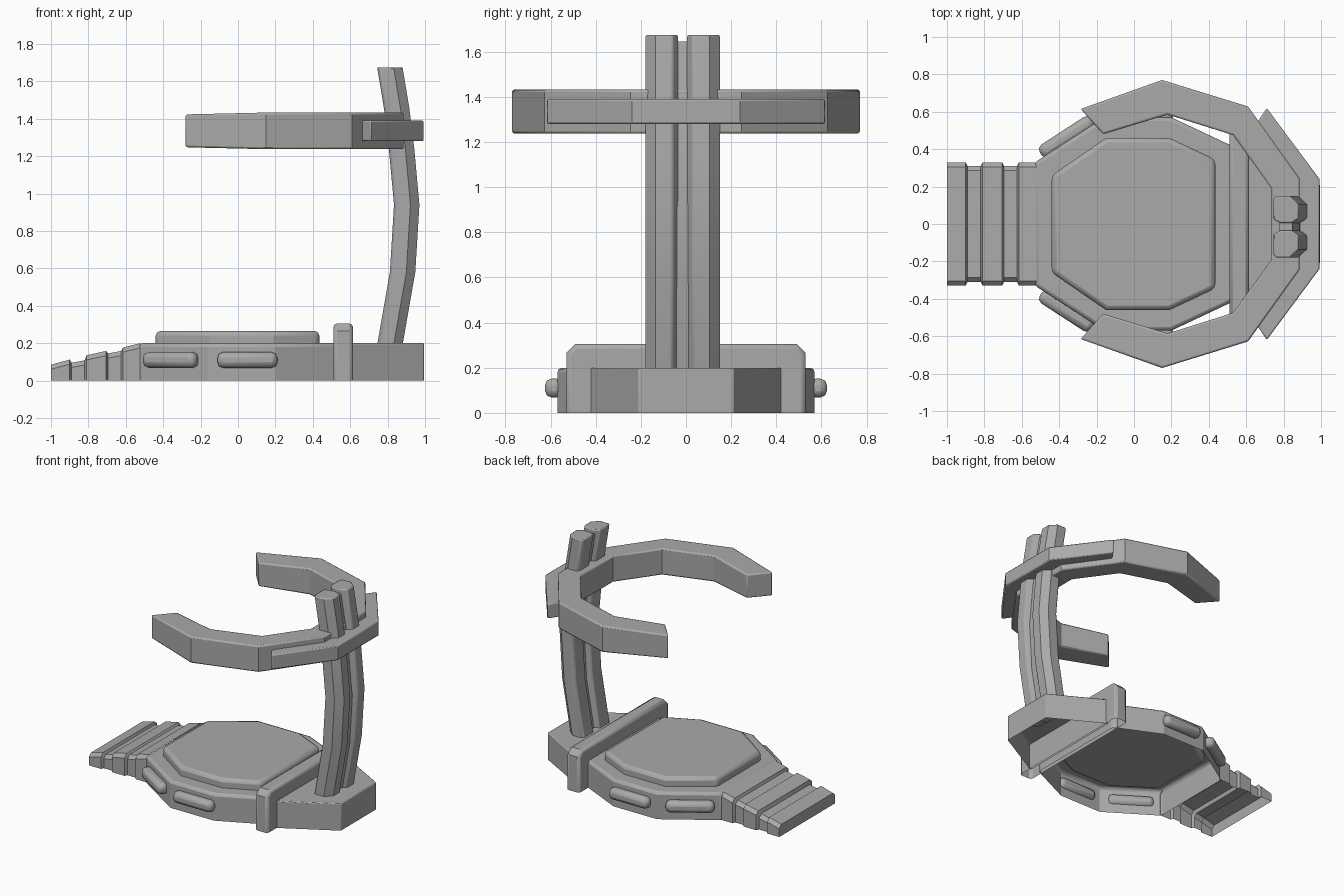
import bpy, bmesh, math

cube = bpy.data.objects.get("Cube")
if cube:
    bpy.data.objects.remove(cube, do_unlink=True)

GREY = (0.4, 0.4, 0.4, 1.0)
grey = bpy.data.materials.new("plain grey")
grey.use_nodes = True
grey.diffuse_color = GREY
grey.node_tree.nodes["Principled BSDF"].inputs["Base Color"].default_value = GREY


def loft(name, rings, closed=True, caps=(True, True), bevel=0.0, segments=2):
    """Join equal-length rings of points into a skin, with optional end caps."""
    bm = bmesh.new()
    rows = [[bm.verts.new(p) for p in ring] for ring in rings]
    n = len(rows[0])
    for a, b in zip(rows, rows[1:]):
        for i in range(n if closed else n - 1):
            j = (i + 1) % n
            bm.faces.new((a[i], a[j], b[j], b[i]))
    if caps[0]:
        bm.faces.new(rows[0][::-1])
    if caps[1]:
        bm.faces.new(rows[-1])
    bmesh.ops.recalc_face_normals(bm, faces=bm.faces)
    # keep open shells facing outwards
    top = max(bm.faces, key=lambda f: f.calc_center_median().z)
    if top.normal.z < -0.5:
        bmesh.ops.reverse_faces(bm, faces=bm.faces)
    mesh = bpy.data.meshes.new(name)
    bm.to_mesh(mesh)
    bm.free()
    mesh.materials.append(grey)
    obj = bpy.data.objects.new(name, mesh)
    bpy.context.collection.objects.link(obj)
    if bevel:
        mod = obj.modifiers.new("soft edges", 'BEVEL')
        mod.width, mod.segments = bevel, segments
        mod.limit_method, mod.angle_limit = 'ANGLE', math.radians(50)
    bpy.ops.object.select_all(action='DESELECT')
    obj.select_set(True)
    bpy.context.view_layer.objects.active = obj
    bpy.ops.object.shade_smooth_by_angle(angle=math.radians(25))
    return obj


def prism(name, outline, z0, z1, bevel=0.0, hollow=False):
    rings = [[(x, y, z) for x, y in outline] for z in (z0, z1)]
    return loft(name, rings, caps=(not hollow, True), bevel=bevel)


def both_sides(half):
    """Complete an outline by mirroring it across the y axis."""
    return half + [(x, -y) for x, y in reversed(half)]


# Hollow main platform and the raised pad on it
prism("platform", both_sides([(-0.53, 0.33), (-0.16, 0.57), (0.2, 0.57), (0.54, 0.41)]),
      0, 0.2, 0.02, hollow=True)
prism("raised_pad", both_sides([(-0.44, 0.26), (-0.15, 0.46), (0.19, 0.46), (0.435, 0.345)]),
      0.15, 0.265, 0.025)

# Stepped strap ramp: x, top height, half width
steps = [(-1, 0.085, 0.33), (-0.9, 0.112, 0.33), (-0.89, 0.095, 0.31), (-0.82, 0.108, 0.31),
         (-0.81, 0.135, 0.33), (-0.705, 0.158, 0.33), (-0.695, 0.145, 0.31),
         (-0.625, 0.158, 0.31), (-0.615, 0.177, 0.33), (-0.52, 0.2, 0.33)]
sections = []
for x, z, w in steps:
    half = [(-w, 0), (-w, z - 0.025), (-w + 0.025, z)]
    sections.append([(x, y, h) for y, h in half + [(-y, h) for y, h in reversed(half)]])
loft("strap_ramp", sections, closed=False, caps=(True, False))

# Tall cross band and tapered rear block
band = both_sides([(-0.53, 0), (-0.53, 0.26), (-0.485, 0.305)])
band = [(-0.53, 0), (-0.53, 0.265), (-0.49, 0.305), (0.49, 0.305), (0.53, 0.265), (0.53, 0)]
loft("cross_band", [[(x, y, z) for y, z in band] for x in (0.51, 0.615)], closed=False, bevel=0.02)
prism("rear_block", both_sides([(0.6, 0.43), (0.995, 0.21)]), 0, 0.2, 0.006, hollow=True)

# Side buttons: two on each side
for side, label in ((-1, "front"), (1, "back")):
    for part, cx, cy, length, angle in (("slanted", -0.36, 0.465, 0.33, 33), ("straight", 0.05, 0.585, 0.32, 0)):
        a = math.radians(angle)
        corners = [(-1, -1), (1, -1), (1, 1), (-1, 1)]
        outline = []
        for u, v in corners:
            du, dv = u * length / 2, v * 0.04
            outline.append((cx + du * math.cos(a) - dv * math.sin(a),
                            side * (cy + du * math.sin(a) + dv * math.cos(a))))
        prism(label + "_" + part + "_button", outline, 0.068, 0.152, 0.03)

# Curved column: two chamfered rails joined by a recessed web
path = [(0.81, 0.18), (0.88, 0.58), (0.902, 0.94), (0.875, 1.235), (0.849, 1.45), (0.812, 1.675)]
MID = -0.015
rail = [(0.068, 0.12), (0.068, 0.045), (0.03, 0.02), (-0.03, 0.02),
        (-0.068, 0.04), (-0.068, 0.145), (-0.055, 0.165), (0.02, 0.165)]
for side, label in ((-1, "front"), (1, "back")):
    loft(label + "_rail", [[(x + u, MID + side * v, z) for u, v in rail] for x, z in path], bevel=0.008)
web = [(0.035, 0.03), (0.035, -0.03), (-0.035, -0.03), (-0.035, 0.03)]
loft("column_web", [[(x + u, MID + v, z - 0.03) for u, v in web] for x, z in path])

# Open holder ring: outer point, inner point, half height
stations = [((-0.285, 0.615), (-0.165, 0.48), 0.088), ((0.15, 0.77), (0.18, 0.585), 0.098),
            ((0.61, 0.628), (0.53, 0.475), 0.098), ((0.885, 0.245), (0.735, 0.19), 0.098)]
stations += [((o[0], -o[1]), (i[0], -i[1]), h) for o, i, h in reversed(stations)]
loft("holder_ring", [[(*o, 1.335 - h), (*o, 1.335 + h), (*i, 1.335 + h), (*i, 1.335 - h)]
                     for o, i, h in stations], bevel=0.01)

# Bracket wrapped around the back of the ring and column
arms = [((0.71, 0.62), (0.66, 0.545)), ((0.992, 0.24), (0.87, 0.235))]
arms += [((o[0], -o[1]), (i[0], -i[1])) for o, i in reversed(arms)]
loft("rear_bracket", [[(*o, 1.28), (*o, 1.39), (*i, 1.39), (*i, 1.28)] for o, i in arms], bevel=0.008)
